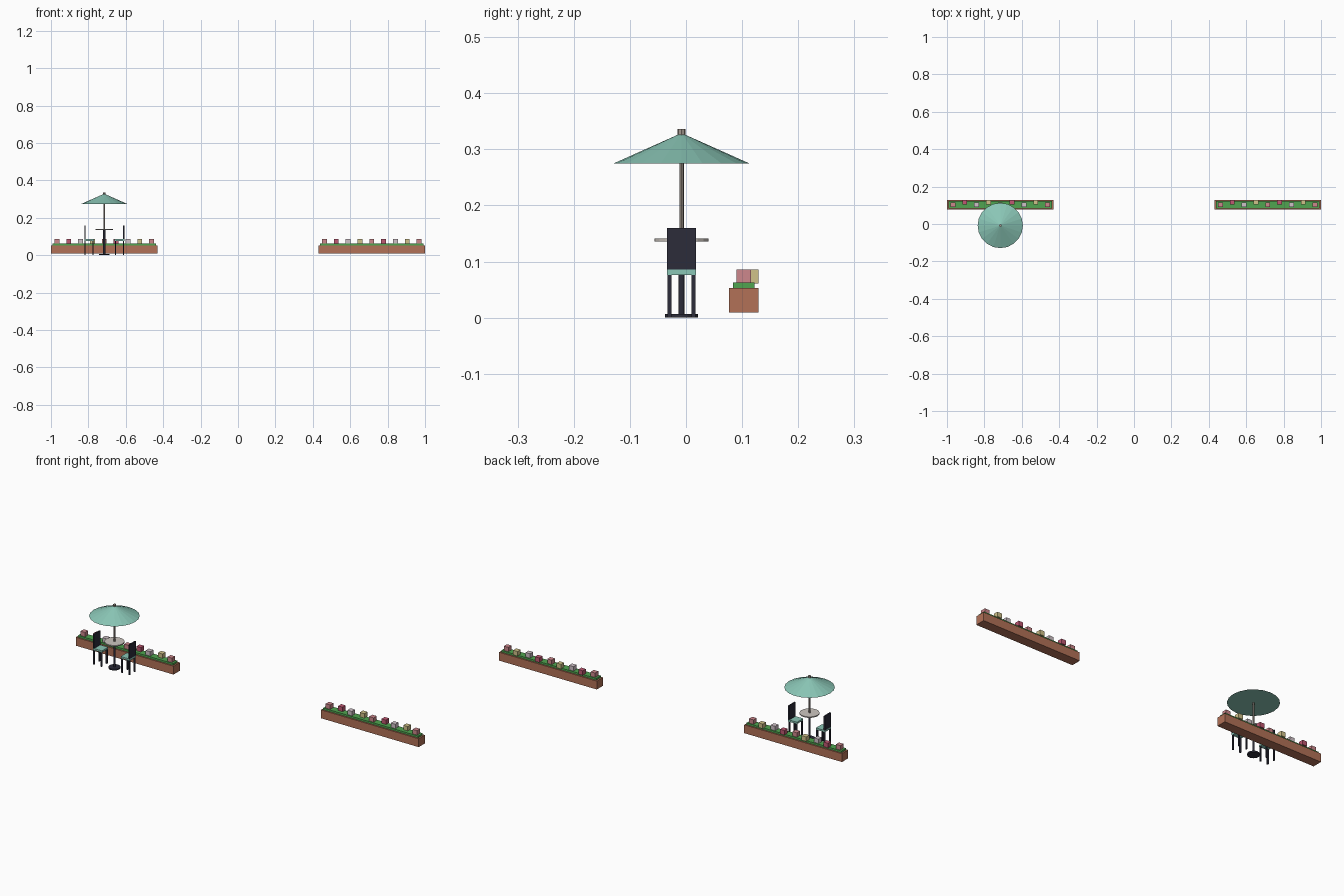
import bpy

if "Cube" in bpy.data.objects:
    bpy.data.objects.remove(bpy.data.objects["Cube"])


def srgb(r, g, b):
    return tuple(((c / 255 + 0.055) / 1.055) ** 2.4 for c in (r, g, b)) + (1.0,)


def material(name, *rgb):
    m = bpy.data.materials.new(name)
    m.diffuse_color = srgb(*rgb)
    m.use_nodes = True
    m.node_tree.nodes["Principled BSDF"].inputs["Base Color"].default_value = m.diffuse_color
    return m


TERRACOTTA = material("terracotta", 178, 113, 87)
LEAF = material("leaf green", 80, 165, 80)
PINK = material("pink", 205, 135, 140)
ROSE = material("deep rose", 192, 88, 115)
PALE = material("pale lilac", 208, 194, 200)
YELLOW = material("soft yellow", 208, 194, 138)
TEAL = material("teal fabric", 138, 198, 182)
DARK = material("dark metal", 44, 44, 58)
STONE = material("table stone", 205, 198, 192)
POLE = material("pole grey", 165, 154, 144)


def box(name, x, y, z, mat):
    """Box from (min, max) pairs on each axis."""
    mid = [(a + b) / 2 for a, b in (x, y, z)]
    bpy.ops.mesh.primitive_cube_add(size=1, location=mid)
    ob = bpy.context.object
    ob.name = name
    ob.scale = [abs(b - a) for a, b in (x, y, z)]
    bpy.ops.object.transform_apply(location=False, rotation=False, scale=True)
    ob.data.materials.append(mat)
    return ob


def round_part(name, r1, r2, z0, z1, mat, sides=16):
    """Upright cylinder or cone on the table's axis."""
    bpy.ops.mesh.primitive_cone_add(vertices=sides, radius1=r1, radius2=r2, depth=z1 - z0,
                                    location=(CX, CY, (z0 + z1) / 2))
    ob = bpy.context.object
    ob.name = name
    ob.data.materials.append(mat)
    return ob


CX, CY = -0.715, -0.008

# table and parasol
round_part("table_base", 0.029, 0.029, 0.0, 0.007, DARK)
round_part("table_column", 0.0055, 0.0055, 0.007, 0.136, DARK, 12)
round_part("table_top", 0.048, 0.048, 0.1355, 0.141, STONE, 20)
round_part("parasol_pole", 0.004, 0.004, 0.141, 0.327, POLE, 8)
round_part("parasol_canopy", 0.121, 0.0, 0.275, 0.329, TEAL, 20)
round_part("parasol_finial", 0.007, 0.007, 0.325, 0.336, POLE, 8)

# two chairs facing the table
for side, s in (("left", -1), ("right", 1)):
    y0, y1 = CY - 0.026, CY + 0.026

    def span(a, b):
        return tuple(sorted((CX + s * a, CX + s * b)))

    box(side + "_seat", span(0.055, 0.107), (y0, y1), (0.076, 0.0855), TEAL)
    box(side + "_chair_back", span(0.1, 0.107), (y0, y1), (0.0855, 0.16), DARK)
    for i, a in enumerate((0.0565, 0.0995)):
        for j, y in enumerate((y0 + 0.001, y1 - 0.008)):
            box(f"{side}_chair_leg_{i}{j}", span(a, a + 0.007), (y, y + 0.007), (0.0, 0.076), DARK)

# two flower planters with staggered blooms
BLOOMS = (PINK, ROSE, PALE, YELLOW)
for side, x0 in (("left", -1.0), ("right", 0.43)):
    x1 = x0 + 0.57
    box(side + "_planter", (x0, x1), (0.077, 0.129), (0.009, 0.053), TERRACOTTA)
    box(side + "_foliage", (x0 + 0.008, x1 - 0.008), (0.084, 0.122), (0.053, 0.0625), LEAF)
    for i in range(9):
        x = x0 + 0.57 * (i + 0.5) / 9
        y = 0.103 + 0.013 * (i % 2)
        h = 0.013
        box(f"{side}_bloom_{i}", (x - h, x + h), (y - h, y + h), (0.061, 0.0855), BLOOMS[i % 4])
